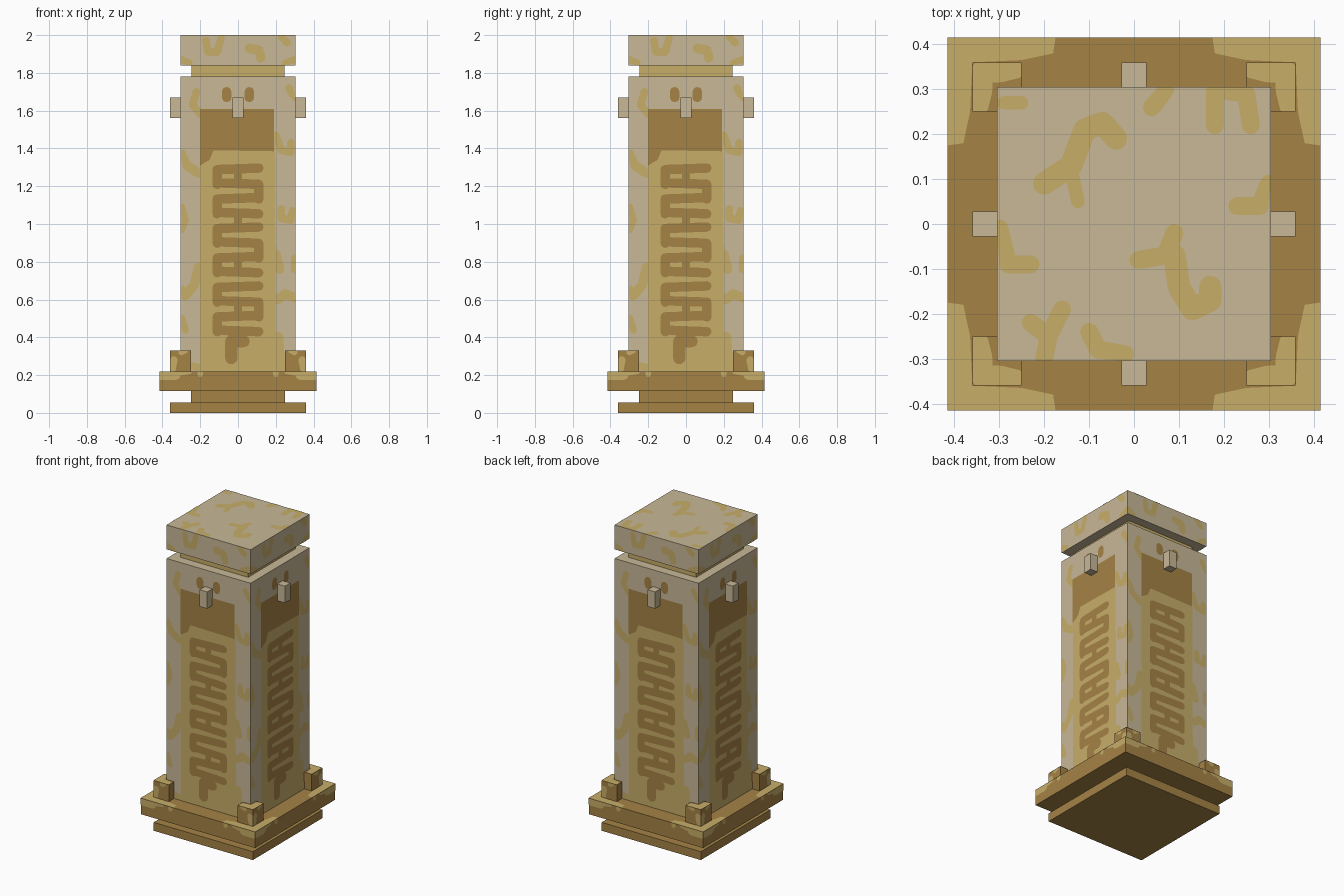
import bpy
import bmesh
import math
from mathutils import Matrix, Vector

old = bpy.data.objects.get("Cube")
if old:
    bpy.data.objects.remove(old, do_unlink=True)


def material(name, *rgb):
    mat = bpy.data.materials.new(name)
    mat.use_nodes = True
    colour = (*rgb, 1)
    mat.diffuse_color = colour
    mat.node_tree.nodes["Principled BSDF"].inputs["Base Color"].default_value = colour
    return mat


STONE = material("pale stone", 0.58, 0.48, 0.31)
SAND = material("golden sand", 0.57, 0.42, 0.14)
BROWN = material("earth brown", 0.376, 0.223, 0.06)
CM = 0.01  # painted details are laid out in hundredths of a unit


def finish(name, bm, mat):
    mesh = bpy.data.meshes.new(name)
    bm.to_mesh(mesh)
    bm.free()
    mesh.materials.append(mat)
    obj = bpy.data.objects.new(name, mesh)
    bpy.context.collection.objects.link(obj)
    return obj


def add_box(bm, low, high, turn=Matrix()):
    low, high = Vector(low), Vector(high)
    place = turn @ Matrix.Translation((low + high) / 2) @ Matrix.Diagonal((*(high - low), 1))
    bmesh.ops.create_cube(bm, size=1, matrix=place)


def slab(name, half, bottom, top, mat):
    bm = bmesh.new()
    add_box(bm, (-half, -half, bottom), (half, half, top))
    return finish(name, bm, mat)


def quarter_turns():
    return [Matrix.Rotation(math.radians(90 * i), 4, 'Z') for i in range(4)]


def four_boxes(name, low, high, mat):
    bm = bmesh.new()
    for turn in quarter_turns():
        add_box(bm, low, high, turn)
    return finish(name, bm, mat)


def wall(distance):
    """Frames of the four upright sides, x to the right and y up."""
    upright = Matrix.Translation((0, -distance, 0)) @ Matrix.Rotation(math.radians(90), 4, 'X')
    return [turn @ upright for turn in quarter_turns()]


def deck(height):
    """Frames of a flat top, repeated around the four corners."""
    return [turn @ Matrix.Translation((0, 0, height)) for turn in quarter_turns()]


def stroke(width, *points):
    """Outlines of a round-ended brush stroke along the points."""
    shapes = []
    points = [Vector(p) for p in points]
    r = width / 2
    for p in points:
        angles = [math.tau * k / 12 for k in range(12)]
        shapes.append([p + Vector((math.cos(a), math.sin(a))) * r for a in angles])
    for a, b in zip(points, points[1:]):
        d = (b - a).normalized() * r
        side = Vector((-d.y, d.x))
        shapes.append([a - side, b - side, b + side, a + side])
    return shapes


def paint(name, shapes, frames, mat, limits):
    """Flat painted plates, trimmed to the limits of the face they lie on."""
    left, right, low, high = limits
    bm = bmesh.new()
    for frame in frames:
        for shape in shapes:
            flat = [(min(max(x, left), right), min(max(y, low), high)) for x, y in shape]
            flat = list(dict.fromkeys(flat))
            if len(flat) > 2:
                bm.faces.new([bm.verts.new(frame @ Vector((x * CM, y * CM, 0))) for x, y in flat])
    return finish(name, bm, mat)


# Stacked stone slabs
slab("base_slab", 0.36, 0, 0.055, BROWN)
slab("base_neck", 0.25, 0.055, 0.115, BROWN)
slab("plinth", 0.415, 0.115, 0.22, BROWN)
slab("shaft", 0.305, 0.22, 1.78, STONE)
slab("top_neck", 0.245, 1.78, 1.84, SAND)
slab("cap", 0.305, 1.84, 2, STONE)

# Corner blocks and pegs
four_boxes("corner_blocks", (-0.36, -0.36, 0.22), (-0.25, -0.25, 0.33), BROWN)
four_boxes("pegs", (-0.028, -0.36, 1.56), (0.028, -0.3, 1.67), STONE)

# Sand-coloured panel and weathering on the shaft
SHAFT = (-30.5, 30.5, 22, 178)
panel = [[(-20, 22), (20, 22), (19.5, 142), (-20, 142)]]
patches = [
    stroke(4, (-22, 170), (-24, 163), (-20, 158)),
    stroke(4, (30, 167), (27, 172)),
    stroke(4, (20, 147), (23, 139), (28, 138), (28, 143)),
    stroke(5, (-30, 137), (-27, 131), (-21, 127)),
    stroke(4, (23, 108), (23, 103), (28, 102), (29, 107)),
    stroke(4, (-30, 109), (-28, 102), (-30, 97)),
    stroke(5, (20, 84), (22, 76)),
    stroke(4, (30, 82), (30, 76)),
    stroke(5, (-21, 77), (-23, 68), (-28, 62), (-30, 65)),
    stroke(5, (21, 60), (25, 63), (30, 61)),
    stroke(4, (-30, 50), (-28, 44)),
    stroke(6, (21, 40), (22, 24), (27, 24)),
    stroke(4, (-21, 24), (-25, 25)),
]
paint("shaft_sand_paint", panel + sum(patches, []), wall(0.3065), SAND, SHAFT)

# Brown header, eye marks and winding ribbon on the panel
header = [[(-20, 131), (-15, 134), (-13, 139), (19, 138.5), (19, 161), (-20, 161)]]
marks = header + stroke(5, (-6, 167), (-6, 170)) + stroke(5, (6, 167), (6, 170))
ribbon = [(-3.5, 29), (-3.5, 38), (3, 38)]
marks += stroke(6.5, *ribbon)
for i in range(12):
    z = 43 + 7.8 * i
    end = 11 if i % 2 else -11
    marks += stroke(5, (-end, z), (end, z + 0.8))
    if i % 4 != 3 and i < 11:
        marks += stroke(5, (end, z), (end, z + 7.8))
    if i % 3 == 1:
        marks += stroke(4, (0, z), (0, z + 7.8))
paint("shaft_brown_paint", marks, wall(0.308), BROWN, SHAFT)

# Weathering on the cap
cap_sides = [
    stroke(4, (-17, 197), (-16, 191), (-11, 191), (-9, 198)),
    stroke(5, (6, 193), (11, 192), (12, 188)),
    stroke(4, (23, 199), (26, 196)),
    stroke(4, (25, 185), (30, 187)),
    stroke(4, (-30, 187), (-26, 185)),
]
paint("cap_side_paint", sum(cap_sides, []), wall(0.3065), SAND, (-30.5, 30.5, 184, 200))
cap_top = [
    stroke(5, (-4, 19), (-7, 22.5), (-11, 21), (-14, 13), (-20, 9)),
    stroke(3, (-14, 12), (-12.5, 5)),
    stroke(4, (1, -8), (7, -7), (9, -2)),
    stroke(5, (9, -7), (10, -14), (13, -19), (17, -17), (17, -14)),
    stroke(4, (-23, -22), (-19, -25), (-16, -19)),
    stroke(4, (-19, -25), (-20, -30)),
    stroke(4, (-10, -24), (-8, -28), (-2, -29)),
    stroke(3, (-29, 27), (-25, 27)),
    stroke(4, (4, 26), (7, 30)),
    stroke(4, (18, 22), (18, 30), (25, 29), (26, 22)),
    stroke(4, (30, 9), (28, 4), (23, 4)),
    stroke(4, (-30, -1), (-28, -9), (-23, -9)),
]
paint("cap_top_paint", sum(cap_top, []), deck(2.0015)[:1], SAND, (-30.5, 30.5, -30.5, 30.5))

# Sandy corners of the plinth
corner = [[(17.5, 41.5), (18, 38), (25, 36.5), (36, 36), (36.5, 25), (38, 18), (41.5, 17.5), (41.5, 41.5)]]
paint("plinth_corner_paint", corner, deck(0.2215), SAND, (-41.5, 41.5, -41.5, 41.5))
edges = []
for s in (-1, 1):
    edges += stroke(5, (s * 41, 20), (s * 33, 20))
    edges += stroke(3, (s * 32, 21), (s * 26, 22))
    edges += stroke(3, (s * 20, 22), (s * 20, 20.5))
paint("plinth_side_paint", edges, wall(0.4165), SAND, (-41.5, 41.5, 11.5, 22))

# Sandy patches on the corner blocks
block_top = stroke(5, (26, 35), (30, 34), (34, 34), (34, 30), (35, 26))
paint("block_top_paint", block_top, deck(0.3315), SAND, (25, 36, 25, 36))
for label, s in (("left", 1), ("right", -1)):
    limits = (25, 36, 22, 33) if s > 0 else (-36, -25, 22, 33)
    side = stroke(4, (s * 35, 23), (s * 34, 28)) + stroke(3, (s * 30, 32), (s * 28, 33))
    paint(label + "_block_side_paint", side, wall(0.3615), SAND, limits)
